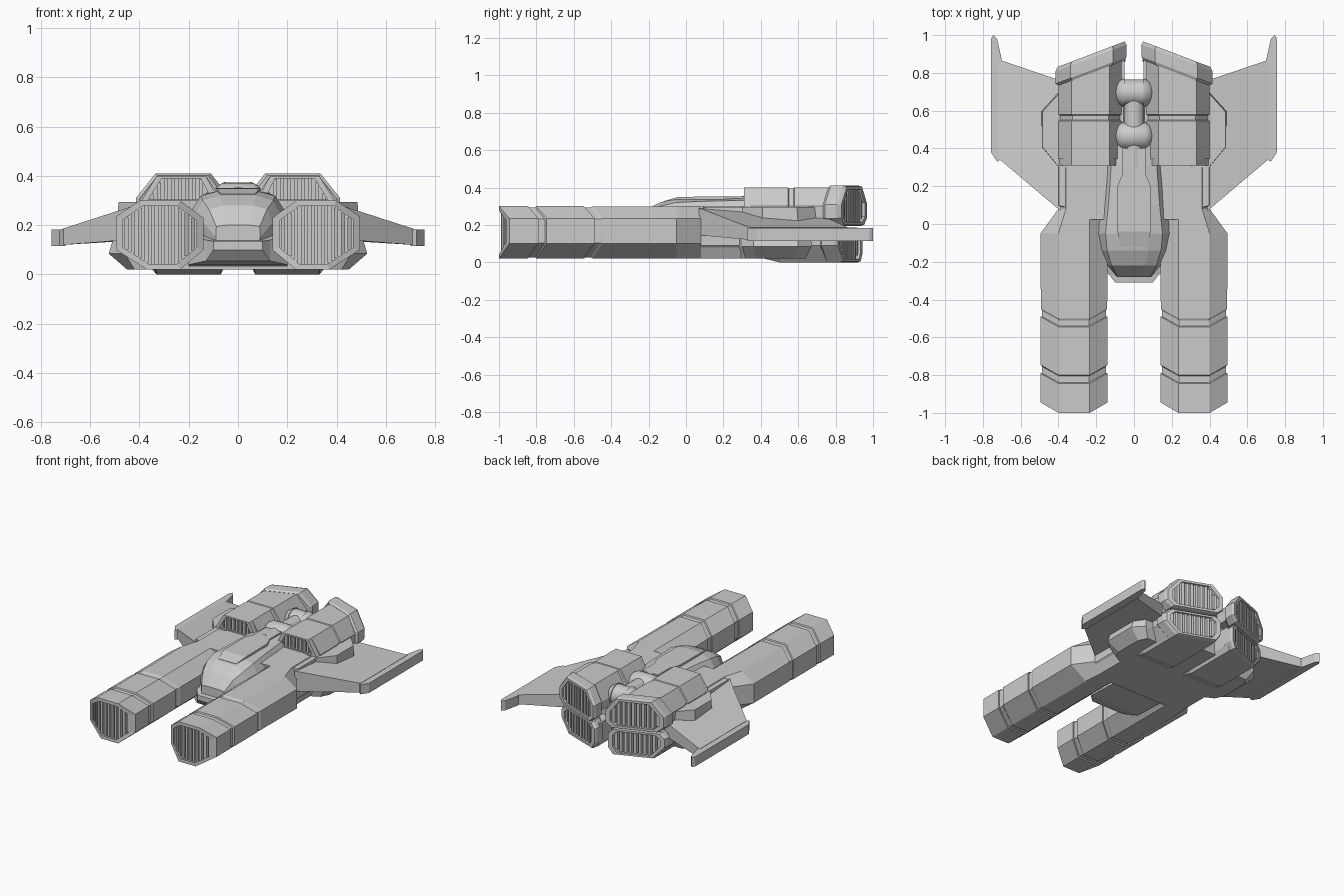
import bpy, bmesh, math

if "Cube" in bpy.data.objects:
    bpy.data.objects.remove(bpy.data.objects["Cube"])

# ---------- helpers ----------
def build(name, lofts, mirror=True, smooth=False):
    """Skin each list of rings (equal vertex counts), cap the ends, optionally mirror in x."""
    bm = bmesh.new()
    for rings in lofts:
        vs = [[bm.verts.new(p) for p in r] for r in rings]
        n = len(vs[0])
        for a, b in zip(vs, vs[1:]):
            for i in range(n):
                j = (i + 1) % n
                bm.faces.new((a[i], a[j], b[j], b[i]))
        bm.faces.new(vs[0][::-1])
        bm.faces.new(vs[-1])
    bmesh.ops.recalc_face_normals(bm, faces=bm.faces[:])
    me = bpy.data.meshes.new(name)
    bm.to_mesh(me)
    bm.free()
    ob = bpy.data.objects.new(name, me)
    bpy.context.collection.objects.link(ob)
    if mirror:
        ob.modifiers.new("mirror", 'MIRROR')
    if smooth:
        bpy.ops.object.select_all(action='DESELECT')
        ob.select_set(True)
        bpy.context.view_layer.objects.active = ob
        bpy.ops.object.shade_smooth_by_angle(angle=math.radians(35))
    return ob

def scaled(poly, s):
    cx = (min(p[0] for p in poly) + max(p[0] for p in poly)) / 2
    cz = (min(p[1] for p in poly) + max(p[1] for p in poly)) / 2
    return [(cx + (x - cx) * s, cz + (z - cz) * s) for x, z in poly]

def ring(poly, y, s=1.0):
    """xz polygon placed at y, where y is a number or a function of x."""
    f = y if callable(y) else (lambda x: y)
    return [(x, f(x), z) for x, z in scaled(poly, s)]

def plate(outline, z0, z1, inset=1.0):
    """xy outline extruded in z, top scaled by inset about its centre."""
    return [[(x, y, z0) for x, y in outline], [(x, y, z1) for x, y in scaled(outline, inset)]]

def slats(poly, s, n, front, back):
    """Vertical grille bars filling the polygon."""
    p = scaled(poly, s)
    x0, x1 = min(q[0] for q in p), max(q[0] for q in p)
    out = []
    for i in range(n):
        x = x0 + (x1 - x0) * (i + .5) / n
        w = (x1 - x0) / n * .3
        zs = [a[1] + (b[1] - a[1]) * (x - a[0]) / (b[0] - a[0])
              for a, b in zip(p, p[1:] + p[:1]) if (a[0] - x) * (b[0] - x) < 0]
        box = [(x - w, min(zs)), (x + w, min(zs)), (x + w, max(zs)), (x - w, max(zs))]
        out.append([ring(box, front), ring(box, back)])
    return out

# ---------- forward prongs ----------
P = [(.14, .10), (.14, .23), (.235, .30), (.40, .30), (.495, .235), (.495, .10), (.37, .02), (.235, .02)]
PB = [(min(x, .40 if x > .45 else .36), z) for x, z in P]
def bent(y):
    return lambda x: y + .58 * max(0, .235 - x, x - .40)
build("prong", [[ring(P, -.93, .84), ring(P, bent(-1), .84), ring(P, bent(-1)),
                 ring(P, bent(-.845)), ring(P, bent(-.84), .95), ring(P, bent(-.805), .95), ring(P, bent(-.80)),
                 ring(P, bent(-.545)), ring(P, bent(-.54), .95), ring(P, bent(-.51), .95), ring(P, bent(-.50), .99),
                 ring(P, -.05), ring(PB, .08), ring(PB, .3)]])
build("prong_grille", slats(P, .84, 11, bent(-.99), -.925))

# ---------- central hull and chin ----------
H = [(-.40, .09), (-.40, .25), (-.30, .30), (.30, .30), (.40, .25), (.40, .09), (.33, .02), (-.33, .02)]
build("hull", [[ring(H, lambda x: -.14 + .55 * abs(x)), ring(H, .76)]], False)
def box_ring(y, w, z0, z1):
    return ring([(-w, z0), (w, z0), (w, z1), (-w, z1)], y)
build("chin", [[box_ring(-.31, .10, .10, .135), box_ring(-.27, .13, .055, .14), box_ring(-.2, .2, .04, .16),
                box_ring(.1, .2, .03, .2)]], False)

# ---------- cockpit ----------
def canopy_ring(y, w, zs, t, zt):
    half = [(w * .9, .11), (w, zs), ((w + t) / 2 + .018, (zs + zt) / 2 + .02), (t, zt)]
    return ring(half + [(-x, z) for x, z in half[::-1]], y)
build("canopy", [[canopy_ring(*a) for a in (
    (-.28, .09, .15, .05, .20), (-.22, .14, .21, .06, .28), (-.14, .175, .24, .075, .32),
    (-.05, .19, .26, .075, .34), (.10, .175, .27, .06, .343), (.31, .15, .28, .055, .343),
    (.42, .12, .28, .05, .34))]], False)
build("canopy_spine", [[box_ring(-.12, .07, .30, .327), box_ring(-.04, .088, .30, .35),
                        box_ring(.20, .088, .30, .352), box_ring(.27, .06, .30, .352),
                        box_ring(.40, .06, .30, .352)]], False)

# ---------- wings, tip fins and root plates ----------
def wing_ring(x, y0, a0, b0, y1, a1, b1):
    return [(x, y0, a0), (x, y1, a1), (x, y1, b1), (x, y0, b0)]
build("wing", [[wing_ring(.39, .07, .145, .29, .76, .14, .235), wing_ring(.715, .345, .12, .185, .87, .12, .185)]])
build("wing_tip", [plate([(.70, .345), (.725, .33), (.757, .38), (.757, .98), (.745, 1), (.725, .98), (.70, .87)],
                         .115, .183)])
build("root_plate", [plate([(.2, .04), (.40, .09), (.40, .30), (.49, .41), (.49, .60), (.40, .70), (.2, .70)],
                           .19, .295, .97)])
build("lower_fairing", [[[(x, y, .135) for x, y in ((.3, .26), (.46, .30), (.51, .36), (.51, .6), (.46, .67), (.3, .67))],
                         [(x, y, .085) for x, y in ((.3, .26), (.46, .30), (.525, .36), (.525, .6), (.46, .67), (.3, .67))],
                         [(x, y, .02) for x, y in ((.3, .26), (.42, .32), (.45, .38), (.45, .58), (.42, .64), (.3, .64))]]])

# ---------- engines ----------
def back(d):
    return lambda x: .97 - d - (x - .04) * .38
U = [(.065, .24), (.065, .30), (.13, .40), (.33, .40), (.40, .30), (.40, .24)]
INTAKE = [(.075, .295), (.13, .40), (.33, .40), (.395, .295)]
build("upper_engine", [
    [ring(U, .345), ring(U, .545), ring(U, .55, .95), ring(U, .575, .95), ring(U, .58), ring(U, back(.08))],
    [ring(INTAKE, .34, .8), ring(INTAKE, .31, .8), ring(INTAKE, .31), ring(INTAKE, .36)]])
build("intake_grille", slats(INTAKE, .8, 9, .318, .345))

L = [(.05, .17), (.05, .04), (.07, 0), (.33, 0), (.40, .09), (.40, .17)]
build("lower_engine", [[ring([(x, max(z, .03)) for x, z in L], .38), ring(L, .5), ring(L, back(.07))]])

# ---------- exhaust nozzles ----------
NU = [(.04, .23), (.04, .32), (.11, .41), (.335, .41), (.415, .31), (.415, .235), (.37, .195), (.08, .195)]
NL = [(.045, .15), (.045, .05), (.075, 0), (.33, 0), (.41, .09), (.41, .15), (.375, .185), (.08, .185)]
for name, N, d in (("upper_nozzle", NU, 0), ("lower_nozzle", NL, .02)):
    build(name, [[ring(N, back(.10 + d), .92), ring(N, back(.085 + d)), ring(N, back(.02 + d)), ring(N, back(d), .95),
                  ring(N, back(d), .8), ring(N, back(d + .045), .8)]])
    build(name + "_grille", slats(N, .8, 10, back(d + .012), back(d + .05)))

# ---------- dorsal drums and connecting pipe ----------
def lathe_x(profile, y, z, n=24):
    return [[(x, y + r * math.cos(2 * math.pi * i / n), z + r * math.sin(2 * math.pi * i / n))
             for i in range(n)] for x, r in profile]
END = [(.105, .025), (.095, .045), (.08, .062), (.06, .073)]
build("front_drum", [lathe_x([(-x, r) for x, r in END] + END[::-1], .465, .30)], False, True)
REAR = END + [(.05, .077), (.05, .07)]
build("rear_drum", [lathe_x([(-x, r) for x, r in REAR] + REAR[::-1], .695, .30)], False, True)
pipe = [(.055 * math.cos(math.pi * i / 10), .30 + .055 * math.sin(math.pi * i / 10)) for i in range(20)]
build("drum_pipe", [[ring(pipe, .30), ring(pipe, .70)]], False, True)
